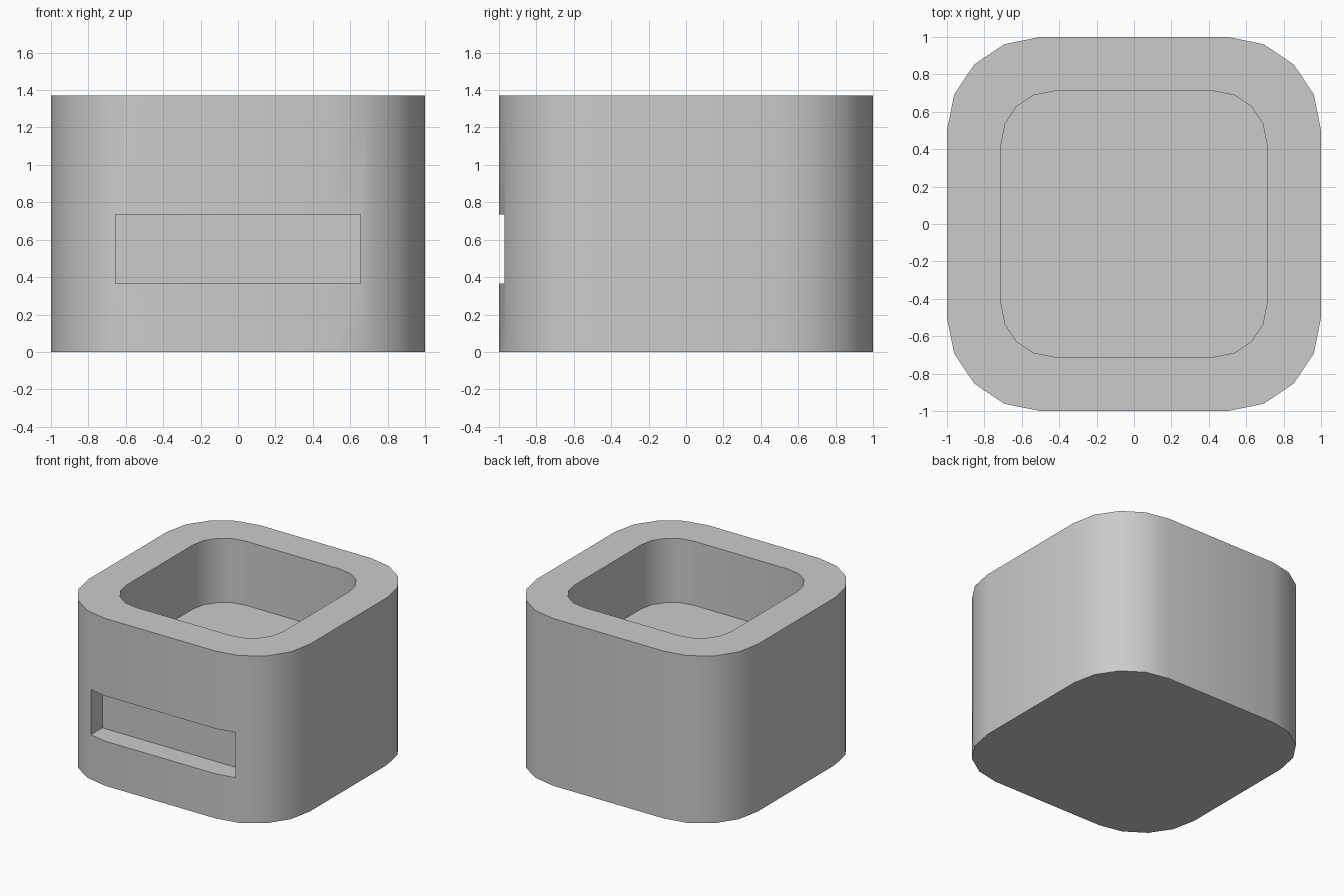
import bpy, bmesh
from math import cos, sin, pi

if "Cube" in bpy.data.objects:
    bpy.data.objects.remove(bpy.data.objects["Cube"])


def rounded_prism(name, half, radius, z0, z1, segments=4):
    """Square prism with rounded vertical corners."""
    bm = bmesh.new()
    ring = []
    c = half - radius
    for q, (sx, sy) in enumerate([(1, 1), (-1, 1), (-1, -1), (1, -1)]):
        for i in range(segments + 1):
            a = (q + i / segments) * pi / 2
            ring.append(bm.verts.new((sx * c + radius * cos(a),
                                      sy * c + radius * sin(a), z0)))
    base = bm.faces.new(ring)
    top = bmesh.ops.extrude_face_region(bm, geom=[base], use_keep_orig=True)
    verts = [v for v in top["geom"] if isinstance(v, bmesh.types.BMVert)]
    bmesh.ops.translate(bm, verts=verts, vec=(0, 0, z1 - z0))
    bmesh.ops.recalc_face_normals(bm, faces=bm.faces)
    mesh = bpy.data.meshes.new(name)
    bm.to_mesh(mesh)
    bm.free()
    obj = bpy.data.objects.new(name, mesh)
    bpy.context.collection.objects.link(obj)
    return obj


def cut(obj, cutter):
    """Subtract the cutter from obj, then remove it."""
    cutter.hide_render = True
    bpy.context.view_layer.objects.active = obj
    mod = obj.modifiers.new("cut", 'BOOLEAN')
    mod.operation = 'DIFFERENCE'
    mod.solver = 'EXACT'
    mod.object = cutter
    bpy.ops.object.modifier_apply(modifier=mod.name)
    bpy.data.objects.remove(cutter)


# Outer body
body = rounded_prism("holder_body", 1.0, 0.5, 0, 1.37)

# Open pocket in the top
cut(body, rounded_prism("pocket_cutter", 0.71, 0.28, 0.845, 1.6))

# Flat-backed slot in the front
bpy.ops.mesh.primitive_cube_add(size=1, location=(0, -1.02, 0.55))
slot = bpy.context.object
slot.name = "slot_cutter"
slot.scale = (1.31, 0.4, 0.37)
bpy.context.view_layer.update()
cut(body, slot)

# Smooth corners, crisp rims
bpy.ops.object.select_all(action='DESELECT')
body.select_set(True)
bpy.context.view_layer.objects.active = body
bpy.ops.object.shade_smooth_by_angle(angle=pi / 6)
